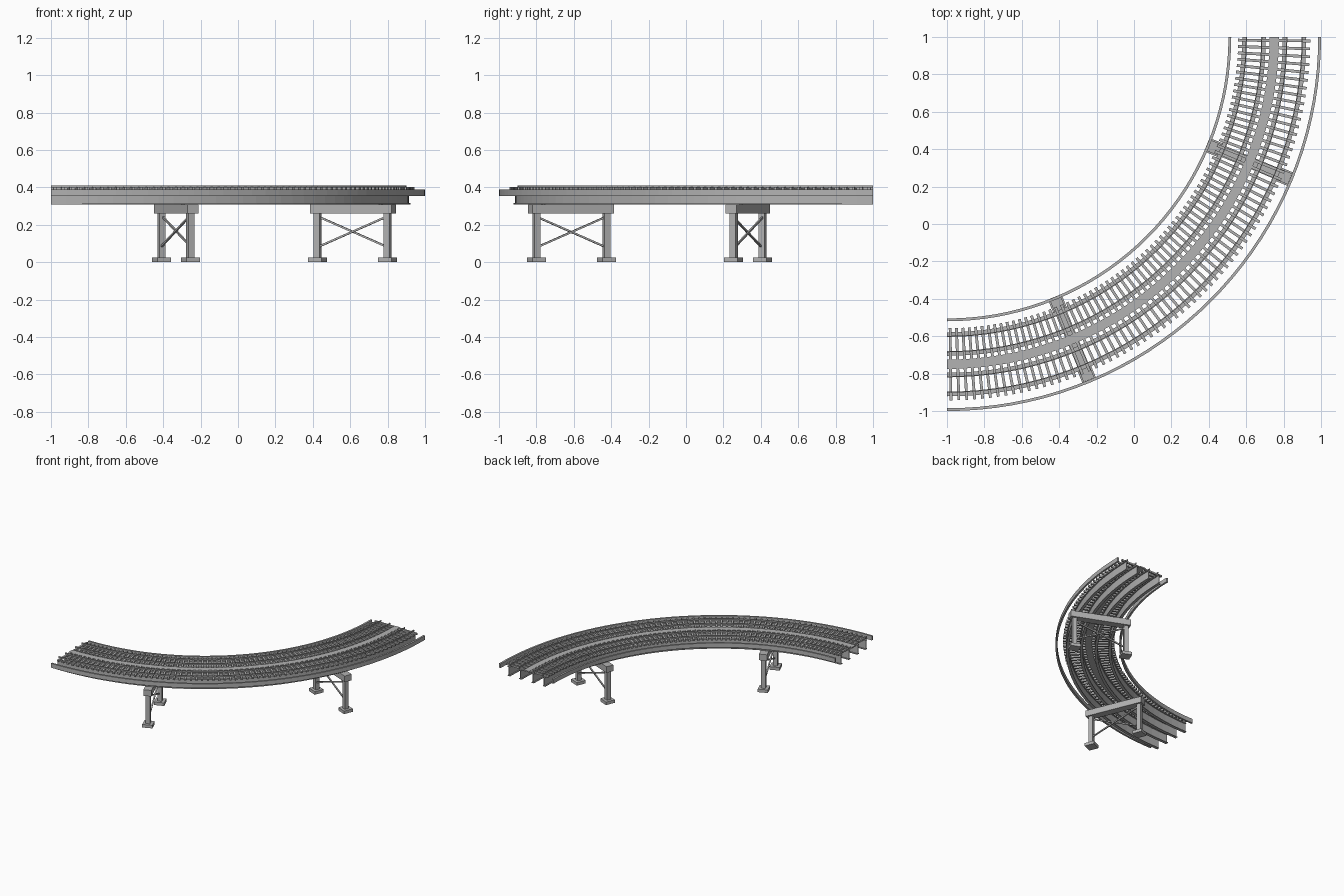
import bpy, bmesh, math
from mathutils import Matrix, Vector

if "Cube" in bpy.data.objects:
    bpy.data.objects.remove(bpy.data.objects["Cube"])

CENTRE = Vector((-1, 1, 0))   # centre of the quarter-circle curve
SEGS = 36
R_MID = 1.75

steel = bpy.data.materials.new("mid grey steel")
steel.diffuse_color = (0.45, 0.45, 0.45, 1)
steel.use_nodes = True
steel.node_tree.nodes["Principled BSDF"].inputs["Base Color"].default_value = steel.diffuse_color


def point(r, deg, z):
    """Point on the curve: 0 degrees is the -x end, 90 degrees the +y end."""
    t = math.radians(deg)
    return CENTRE + Vector((r * math.sin(t), -r * math.cos(t), z))


def finish(name, bm):
    bmesh.ops.recalc_face_normals(bm, faces=bm.faces)
    me = bpy.data.meshes.new(name)
    bm.to_mesh(me)
    bm.free()
    me.materials.append(steel)
    ob = bpy.data.objects.new(name, me)
    bpy.context.collection.objects.link(ob)
    return ob


def sweep(name, profile):
    """Sweep a closed (radius, z) profile along the quarter circle."""
    bm = bmesh.new()
    rings = [[bm.verts.new(point(r, 90 * i / SEGS, z)) for r, z in profile]
             for i in range(SEGS + 1)]
    n = len(profile)
    for a, b in zip(rings, rings[1:]):
        for j in range(n):
            k = (j + 1) % n
            bm.faces.new((a[j], a[k], b[k], b[j]))
    bm.faces.new(rings[0])
    bm.faces.new(rings[-1])
    return finish(name, bm)


def rect(r0, r1, z0, z1):
    return [(r0, z0), (r1, z0), (r1, z1), (r0, z1)]


def i_beam(r, z0, z1, flange=0.011, web=0.003, t=0.006):
    right = [(flange, z0), (flange, z0 + t), (web, z0 + t),
             (web, z1 - t), (flange, z1 - t), (flange, z1)]
    return [(r + x, z) for x, z in right] + [(r - x, z) for x, z in reversed(right)]


def add_box(bm, r, deg, z, size):
    """Box with its local x along the radius and local y along the track."""
    m = (Matrix.Translation(point(r, deg, z))
         @ Matrix.Rotation(math.radians(deg - 90), 4, 'Z')
         @ Matrix.Diagonal((*size, 1)))
    bmesh.ops.create_cube(bm, size=1, matrix=m)


def box(name, r, deg, z, size):
    bm = bmesh.new()
    add_box(bm, r, deg, z, size)
    return finish(name, bm)


def rod(name, a, b, thick):
    d = b - a
    m = (Matrix.Translation((a + b) / 2)
         @ d.to_track_quat('Z', 'Y').to_matrix().to_4x4()
         @ Matrix.Diagonal((thick, thick, d.length, 1)))
    bm = bmesh.new()
    bmesh.ops.create_cube(bm, size=1, matrix=m)
    return finish(name, bm)


# Two tracks: girders, sleepers and rails
for track, r_track in (("inner", R_MID - 0.108), ("outer", R_MID + 0.108)):
    for side, s in (("left", -1), ("right", 1)):
        r_rail = r_track + s * 0.041
        sweep(f"{track}_{side}_girder", i_beam(r_track + s * 0.052, 0.31, 0.388))
        sweep(f"{track}_{side}_rail", rect(r_rail - 0.003, r_rail + 0.003, 0.398, 0.41))
    bm = bmesh.new()
    count = 72
    for i in range(count):
        add_box(bm, r_track, 90 * (i + 0.5) / count, 0.394, (0.17, 0.015, 0.014))
    finish(f"{track}_sleepers", bm)

# Walkway between the tracks and edge beams on both sides
sweep("centre_walkway", rect(R_MID - 0.025, R_MID + 0.025, 0.387, 0.397))
sweep("inner_edge_beam", rect(1.505, 1.52, 0.355, 0.39))
sweep("outer_edge_beam", rect(1.985, 2.0, 0.355, 0.39))

# Two piers: cap beam, columns, footings and cross braces
for pier, deg in (("first", 22.5), ("second", 67.5)):
    box(f"{pier}_pier_cap", R_MID - 0.002, deg, 0.285, (0.473, 0.062, 0.05))
    r_in, r_out = 1.543, 1.948
    for side, r in (("inner", r_in), ("outer", r_out)):
        box(f"{pier}_pier_{side}_column", r, deg, 0.1425, (0.034, 0.034, 0.245))
        box(f"{pier}_pier_{side}_footing", r, deg, 0.0125, (0.078, 0.078, 0.025))
    rod(f"{pier}_pier_rising_brace", point(r_in, deg - 0.18, 0.08),
        point(r_out, deg - 0.18, 0.245), 0.01)
    rod(f"{pier}_pier_falling_brace", point(r_in, deg + 0.18, 0.245),
        point(r_out, deg + 0.18, 0.08), 0.01)
